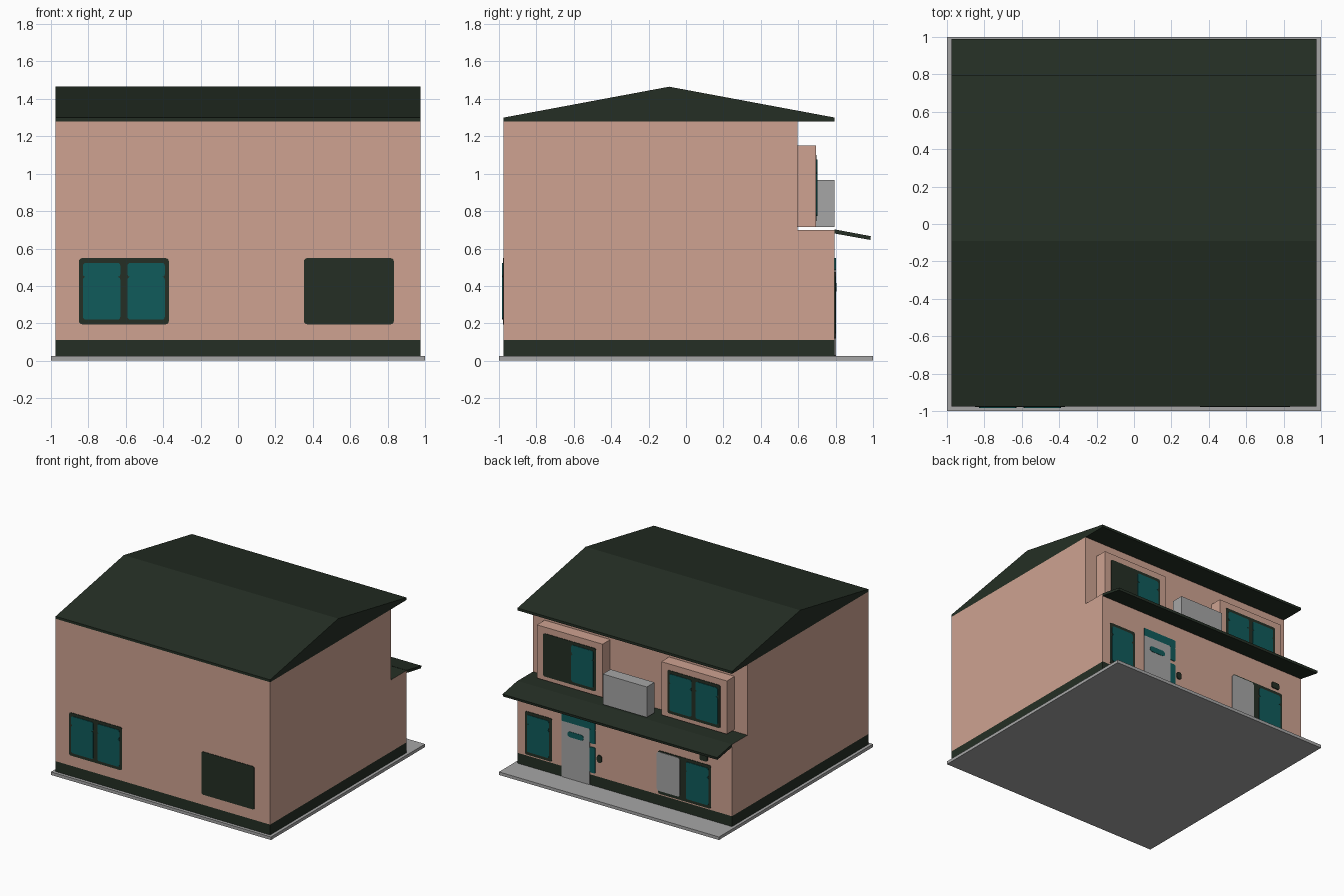
import bpy, bmesh, math

if "Cube" in bpy.data.objects:
    bpy.data.objects.remove(bpy.data.objects["Cube"])

def material(name, r, g, b):
    m = bpy.data.materials.new(name)
    m.diffuse_color = (r, g, b, 1)
    m.use_nodes = True
    m.node_tree.nodes["Principled BSDF"].inputs["Base Color"].default_value = m.diffuse_color
    return m

PEACH = material("peach_wall", 0.62, 0.365, 0.285)
DARK = material("dark_green", 0.018, 0.028, 0.018)
GREY = material("grey", 0.38, 0.38, 0.38)
TEAL = material("teal_glass", 0.005, 0.105, 0.105)

def finish(bm, name, mats):
    bmesh.ops.recalc_face_normals(bm, faces=bm.faces[:])
    me = bpy.data.meshes.new(name)
    bm.to_mesh(me)
    bm.free()
    for m in mats:
        me.materials.append(m)
    ob = bpy.data.objects.new(name, me)
    bpy.context.collection.objects.link(ob)
    return ob

def sweep(name, points, direction, *mats):
    """Extrude a closed polygon along a direction."""
    bm = bmesh.new()
    face = bm.faces.new([bm.verts.new(p) for p in points])
    ext = bmesh.ops.extrude_face_region(bm, geom=[face], use_keep_orig=True)
    verts = [v for v in ext["geom"] if isinstance(v, bmesh.types.BMVert)]
    bmesh.ops.translate(bm, verts=verts, vec=direction)
    return finish(bm, name, mats)

def side_profile(name, yz, x0, x1, *mats):
    return sweep(name, [(x0, y, z) for y, z in yz], (x1 - x0, 0, 0), *mats)

def box(name, x0, x1, y0, y1, z0, z1, mat):
    return side_profile(name, [(y0, z0), (y1, z0), (y1, z1), (y0, z1)], x0, x1, mat)

def plate(name, x0, x1, z0, z1, wall, depth, mat, r=0.015):
    """Thin rounded plate on a wall plane; negative depth faces the front."""
    pts = []
    corners = [(x1 - r, z1 - r), (x0 + r, z1 - r), (x0 + r, z0 + r), (x1 - r, z0 + r)]
    for i, (cx, cz) in enumerate(corners):
        for k in range(4):
            a = math.pi / 2 * (i + k / 3)
            pts.append((cx + r * math.cos(a), wall, cz + r * math.sin(a)))
    return sweep(name, pts, (0, depth, 0), mat)

def pane(name, x0, x1, z0, z1, wall, side):
    # short upper sash above a taller lower sash
    split = z1 - 0.075
    plate(name + "_lower", x0, x1, z0, split, wall, 0.008 * side, TEAL)
    plate(name + "_upper", x0, x1, split, z1, wall, 0.008 * side, TEAL)

def window(name, cx, z0, wall, side, panes):
    plate(name + "_frame", cx - 0.24, cx + 0.24, z0, z0 + 0.353, wall, 0.004 * side, DARK)
    for s in panes:
        c = cx + s * 0.119
        pane(f"{name}_pane_{'right' if s > 0 else 'left'}", c - 0.1, c + 0.1,
             z0 + 0.025, z0 + 0.328, wall, side)

W = 0.975            # half width of the house
FRONT, BACK, UPPER = -0.975, 0.795, 0.595

# Ground slab, plinth and walls
box("ground_slab", -1, 1, -1, 1, 0, 0.025, GREY)
box("plinth", -W, W, FRONT, BACK, 0.025, 0.11, DARK)
walls = side_profile("walls", [(FRONT, 0.11), (BACK, 0.11), (BACK, 0.70), (UPPER, 0.70),
                               (UPPER, 1.28), (FRONT, 1.28)], -W, W, PEACH, DARK)
for f in walls.data.polygons:      # the step above the ground floor is roofed
    if f.normal.z > 0.9 and f.center.z < 1:
        f.material_index = 1

# Gabled roof and rear awning
side_profile("roof", [(FRONT, 1.28), (BACK, 1.28), (BACK, 1.30), (-0.09, 1.465),
                      (FRONT, 1.30)], -W, W, DARK)
side_profile("awning", [(BACK, 0.68), (0.985, 0.646), (0.988, 0.666), (BACK, 0.702)],
             -W, W, DARK)

# Upper bays and balcony box
for label, cx, panes in (("right", 0.57, (-1,)), ("left", -0.56, (-1, 1))):
    box(f"bay_{label}", cx - 0.298, cx + 0.298, UPPER, 0.695, 0.715, 1.152, PEACH)
    window(f"bay_window_{label}", cx, 0.748, 0.695, 1, panes)
box("balcony_box", -0.2, 0.2, 0.695, BACK, 0.715, 0.965, GREY)

# Front windows
window("front_window_left", -0.61, 0.195, FRONT, -1, (-1, 1))
window("front_window_right", 0.593, 0.195, FRONT, -1, ())

# Rear small window
plate("rear_small_frame", 0.66, 0.905, 0.12, 0.475, BACK, 0.004, DARK)
pane("rear_small_pane", 0.685, 0.885, 0.145, 0.45, BACK, 1)

# Rear door with side light, transom and letter window
plate("door", 0.315, 0.57, 0.026, 0.485, BACK, 0.006, GREY, 0.006)
plate("door_transom", 0.265, 0.57, 0.485, 0.55, BACK, 0.006, TEAL, 0.006)
plate("door_side_light_upper", 0.265, 0.315, 0.37, 0.485, BACK, 0.006, TEAL, 0.01)
plate("door_side_light_lower", 0.265, 0.315, 0.13, 0.34, BACK, 0.006, TEAL, 0.01)
plate("door_window", 0.37, 0.515, 0.37, 0.415, BACK, 0.009, TEAL, 0.02)
plate("door_bell", 0.205, 0.25, 0.23, 0.29, BACK, 0.008, DARK, 0.02)

# Rear wide window with a grey shutter, and the wall lamp above
plate("rear_wide_frame", -0.785, -0.305, 0.12, 0.475, BACK, 0.004, DARK)
plate("rear_shutter", -0.505, -0.295, 0.145, 0.465, BACK, 0.008, GREY, 0.02)
pane("rear_wide_pane", -0.765, -0.56, 0.145, 0.45, BACK, 1)
plate("wall_lamp", -0.755, -0.685, 0.50, 0.55, BACK, 0.008, DARK, 0.012)
